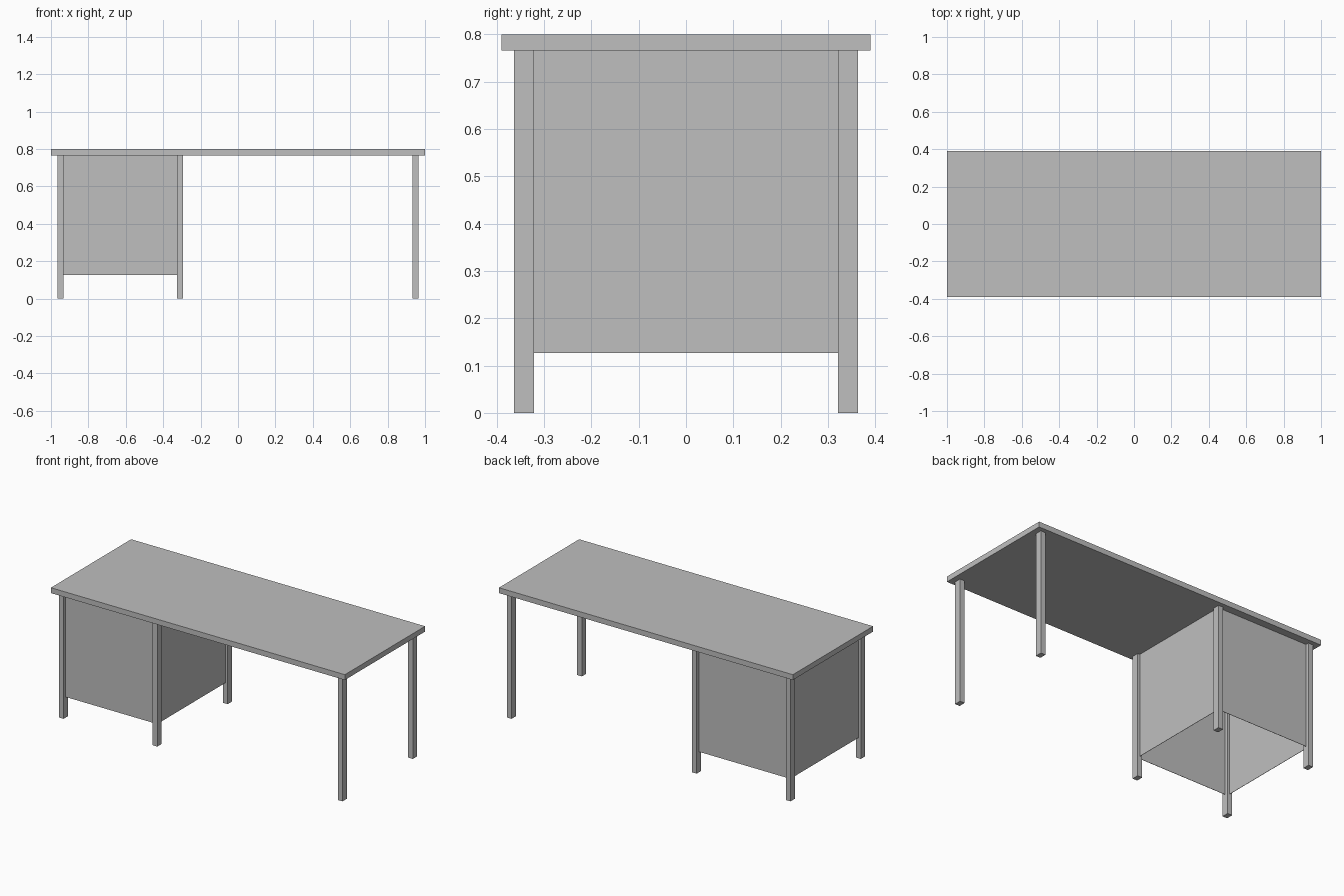
import bpy
import bmesh
from mathutils import Vector

cube = bpy.data.objects.get("Cube")
if cube:
    bpy.data.objects.remove(cube, do_unlink=True)

grey = bpy.data.materials.new("light_grey")
grey.use_nodes = True
COLOUR = (0.52, 0.52, 0.52, 1)
grey.diffuse_color = COLOUR
grey.node_tree.nodes["Principled BSDF"].inputs["Base Color"].default_value = COLOUR


def box(name, low, high):
    """Axis-aligned box between two corners."""
    low, high = Vector(low), Vector(high)
    bm = bmesh.new()
    bmesh.ops.create_cube(bm, size=1)
    bmesh.ops.scale(bm, vec=high - low, verts=bm.verts)
    mesh = bpy.data.meshes.new(name)
    bm.to_mesh(mesh)
    bm.free()
    mesh.materials.append(grey)
    obj = bpy.data.objects.new(name, mesh)
    obj.location = (low + high) / 2
    bpy.context.collection.objects.link(obj)


TOP_Z, UNDER_Z, PANEL_Z = 0.799, 0.766, 0.127
LEG_X, LEG_Y = 0.016, 0.0212      # half sizes of a leg
ROW_Y = 0.3418                    # leg centre line
RIGHT, MIDDLE, LEFT = -0.949, -0.311, 0.949
THIN = 0.001                      # half thickness of a panel

# Table top
box("table_top", (-1, -0.39, UNDER_Z), (1, 0.39, TOP_Z))

# Six legs in three pairs
for side, x in (("right", RIGHT), ("middle", MIDDLE), ("left", LEFT)):
    for end, y in (("front", -ROW_Y), ("back", ROW_Y)):
        box(f"{end}_{side}_leg", (x - LEG_X, y - LEG_Y, 0),
            (x + LEG_X, y + LEG_Y, UNDER_Z))

# Pedestal panels, set midway in the legs, open underneath
for end, y in (("front", -ROW_Y), ("back", ROW_Y)):
    box(f"pedestal_{end}_panel", (RIGHT + LEG_X, y - THIN, PANEL_Z),
        (MIDDLE - LEG_X, y + THIN, UNDER_Z))
for side, x in (("right", RIGHT), ("left", MIDDLE)):
    box(f"pedestal_{side}_panel", (x - THIN, LEG_Y - ROW_Y, PANEL_Z),
        (x + THIN, ROW_Y - LEG_Y, UNDER_Z))
